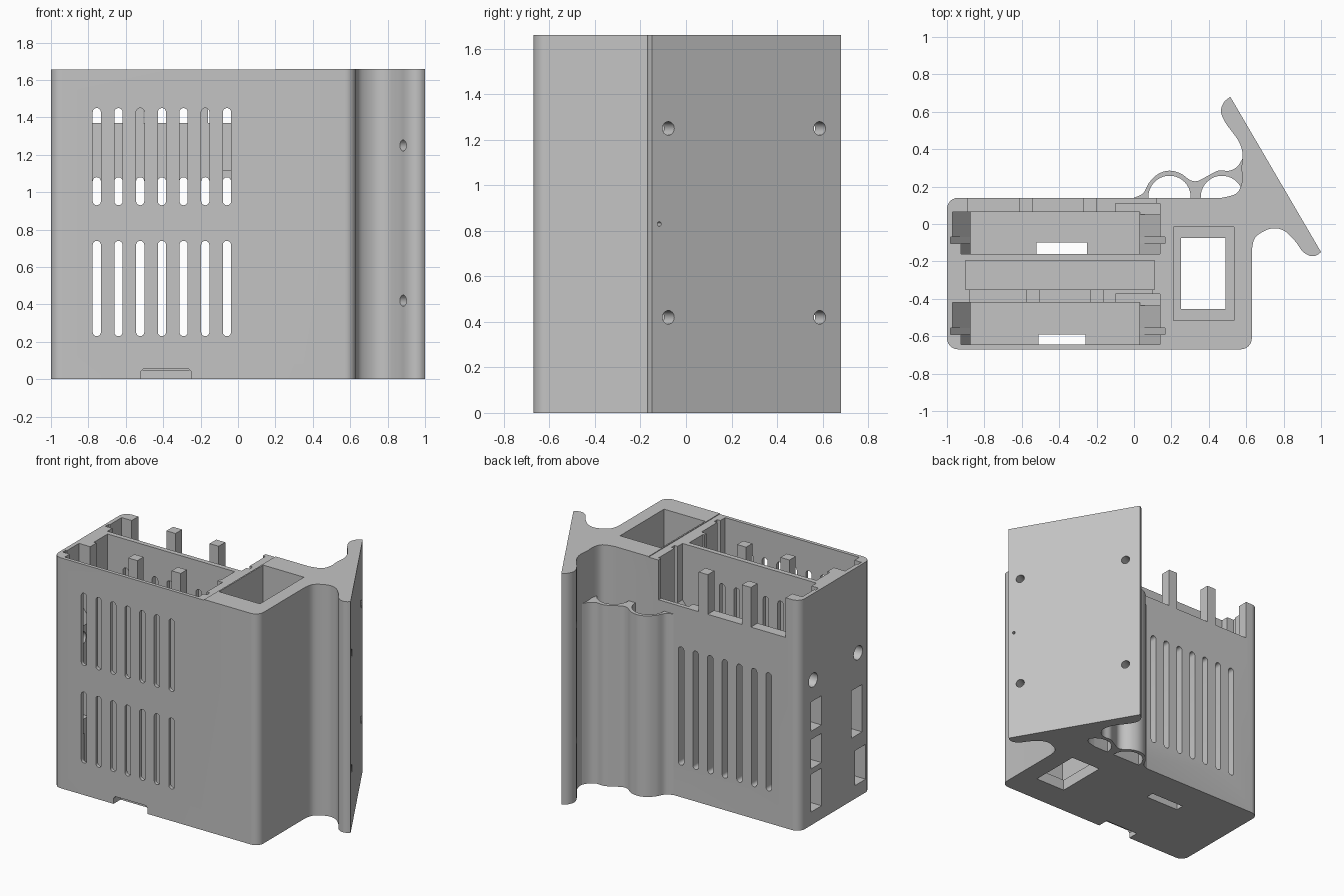
import bpy, bmesh
from math import sin, cos, radians, atan2
from mathutils import Matrix, Vector

if "Cube" in bpy.data.objects:
    bpy.data.objects.remove(bpy.data.objects["Cube"])

grey = bpy.data.materials.new("plain grey")
grey.use_nodes = True
grey.diffuse_color = (0.55, 0.55, 0.55, 1)
grey.node_tree.nodes["Principled BSDF"].inputs["Base Color"].default_value = (0.55, 0.55, 0.55, 1)
TOP = 1.66


# --- helpers ---
def arc(cx, cy, r, a, b, n=10):
    angles = [radians(a + (b - a) * i / n) for i in range(n + 1)]
    return [(cx + r * cos(t), cy + r * sin(t)) for t in angles]


def spline(pts, n=5):
    """Smooth curve through the points."""
    p = [Vector(q) for q in [pts[0]] + pts + [pts[-1]]]
    out = []
    for a, b, c, d in zip(p, p[1:], p[2:], p[3:]):
        for i in range(n):
            t = i / n
            out.append(tuple(b + (c - a) * t / 2 + (a * 2 - b * 5 + c * 4 - d) * t * t / 2
                             + (b * 3 - a - c * 3 + d) * t ** 3 / 2))
    return out + [pts[-1]]


def prism(name, pts, lo, hi, axis="z"):
    """Extrude a flat outline along an axis."""
    place = {"x": lambda u, v, w: (w, u, v),
             "y": lambda u, v, w: (u, w, v),
             "z": lambda u, v, w: (u, v, w)}[axis]
    bm = bmesh.new()
    face = bm.faces.new([bm.verts.new(place(u, v, lo)) for u, v in pts])
    new = bmesh.ops.extrude_face_region(bm, geom=[face])["geom"]
    bmesh.ops.translate(bm, vec=place(0, 0, hi - lo),
                        verts=[g for g in new if isinstance(g, bmesh.types.BMVert)])
    bmesh.ops.recalc_face_normals(bm, faces=bm.faces)
    mesh = bpy.data.meshes.new(name)
    bm.to_mesh(mesh)
    bm.free()
    mesh.materials.append(grey)
    ob = bpy.data.objects.new(name, mesh)
    bpy.context.collection.objects.link(ob)
    return ob


def box(name, x0, x1, y0, y1, z0, z1):
    return prism(name, [(x0, y0), (x1, y0), (x1, y1), (x0, y1)], z0, z1)


def cut(target, tool):
    mod = target.modifiers.new("cut", "BOOLEAN")
    mod.operation, mod.solver, mod.object = "DIFFERENCE", "EXACT", tool
    bpy.context.view_layer.objects.active = target
    bpy.ops.object.modifier_apply(modifier=mod.name)
    bpy.data.objects.remove(tool)


def cut_box(target, *size):
    cut(target, box("cutter", *size))


def smooth(ob):
    bpy.ops.object.select_all(action="DESELECT")
    ob.select_set(True)
    bpy.context.view_layer.objects.active = ob
    bpy.ops.object.shade_smooth_by_angle(angle=radians(30))


# --- housing with the slanted mounting flange ---
outline = arc(-.94, -.61, .06, 180, 270) + arc(.57, -.61, .06, 270, 360)
outline += spline([(.63, -.14), (.65, -.07), (.73, -.025), (.8, -.035), (.86, -.09),
                   (.9, -.145), (.94, -.17), (.975, -.168), (1, -.15)])
outline += spline([(.515, .68), (.48, .65), (.465, .6), (.49, .54), (.555, .45),
                   (.58, .38), (.575, .3), (.578, .23), (.55, .165), (.47, .14)])
outline += arc(-.94, .08, .06, 90, 180)
housing = prism("housing", outline, 0, TOP)
cut_box(housing, -1.1, .2, -.8, .3, TOP - .005, 2)

# --- two bays, with end recesses, floor openings and side ports ---
for dy in (0, -.485):
    cut_box(housing, -.875, .03, dy - .16, dy + .065, .05, 2)
    for y0, y1, left, right in ((-.07, .065, -.97, .14), (-.105, -.07, -.98, .165),
                                (-.16, -.105, -.925, .14)):
        for inner, outer in ((-.86, left), (.015, right)):
            shape = [(inner, 1.1), (outer, 1.25), (outer, 2), (inner, 2)]
            cut(housing, prism("cutter", shape, dy + y0, dy + y1, "y"))
    cut_box(housing, -.1, .14, dy + .05, dy + .11, 1.12, 2)
cut_box(housing, -.9, .11, -.35, -.195, .05, 2)
cut_box(housing, -.52, -.25, -.16, -.1, -.1, .1)
notch = [(-.52, -.1), (-.25, -.1), (-.25, .04), (-.265, .056), (-.505, .056), (-.52, .04)]
cut(housing, prism("cutter", notch, -.8, -.59, "y"))

for y, z, h in ((-.05, .78, .21), (-.05, .51, .21), (-.05, .23, .27),
                (-.51, .62, .34), (-.55, .22, .25)):
    cut_box(housing, -1.1, -.85, y - .06, y + .06, z - h / 2, z + h / 2)
for y in (-.015, -.525):
    cut(housing, prism("cutter", arc(y, 1.035, .05, 0, 345, 23), -1.1, -.85, "x"))

# --- lowered walls and their posts ---
cut_box(housing, -.89, .12, .05, .2, 1.37, 2)
cut_box(housing, -.88, .1, -.43, -.34, 1.37, 2)
for x, y0, y1 in ((-.578, .065, .14), (-.235, .065, .14),
                  (-.542, -.42, -.35), (-.197, -.42, -.35)):
    box("wall_post", x - .036, x + .036, y0, y1, 1.36, TOP - .005)

# --- vent slots ---
short = ((.23, .74), (.93, 1.45))
tall = ((.23, 1.08),)
for i in range(7):
    x = -.755 + i * .116
    for y0, y1, spans in ((-.8, -.6, short), (-.21, -.14, short),
                          (-.43, -.34, tall), (.04, .2, tall)):
        for lo, hi in spans:
            r = .022
            slot = arc(x, lo + r, r, 180, 360, 8) + arc(x, hi - r, r, 0, 180, 8)
            cut(housing, prism("cutter", slot, y0, y1, "y"))

# --- square shaft narrowing at the floor ---
cut_box(housing, .21, .535, -.515, -.015, .08, 2)
cut_box(housing, .25, .49, -.455, -.075, -.1, 1)

# --- screw holes through the flange ---
slant = atan2(.504, .864)
for x, y, z, r in ((.953, -.08, .42, .03), (.953, -.08, 1.25, .03), (.565, .585, .42, .03),
                   (.565, .585, 1.25, .03), (.976, -.12, .83, .01)):
    drill = prism("cutter", arc(0, 0, r, 0, 345, 23), -.2 if r > .02 else -.03, .1, "x")
    drill.data.transform(Matrix.Translation((x, y, z)) @ Matrix.Rotation(slant, 4, "Z"))
    cut(housing, drill)
smooth(housing)

# --- cable channels on the back ---
wave = spline([(0, .14), (.05, .165), (.08, .22), (.13, .268), (.19, .285), (.25, .27),
               (.3, .235), (.34, .23), (.39, .255), (.45, .285), (.51, .285), (.555, .31),
               (.59, .37)])
channels = prism("cable_channels", wave + [(.6, .139), (0, .139)], 0, 1.3)
for cx in (.19, .47):
    opening = arc(cx, .145, .113, 0, 180, 20) + [(cx - .115, .1), (cx + .115, .1)]
    cut(channels, prism("cutter", opening, -.1, 2))
smooth(channels)
